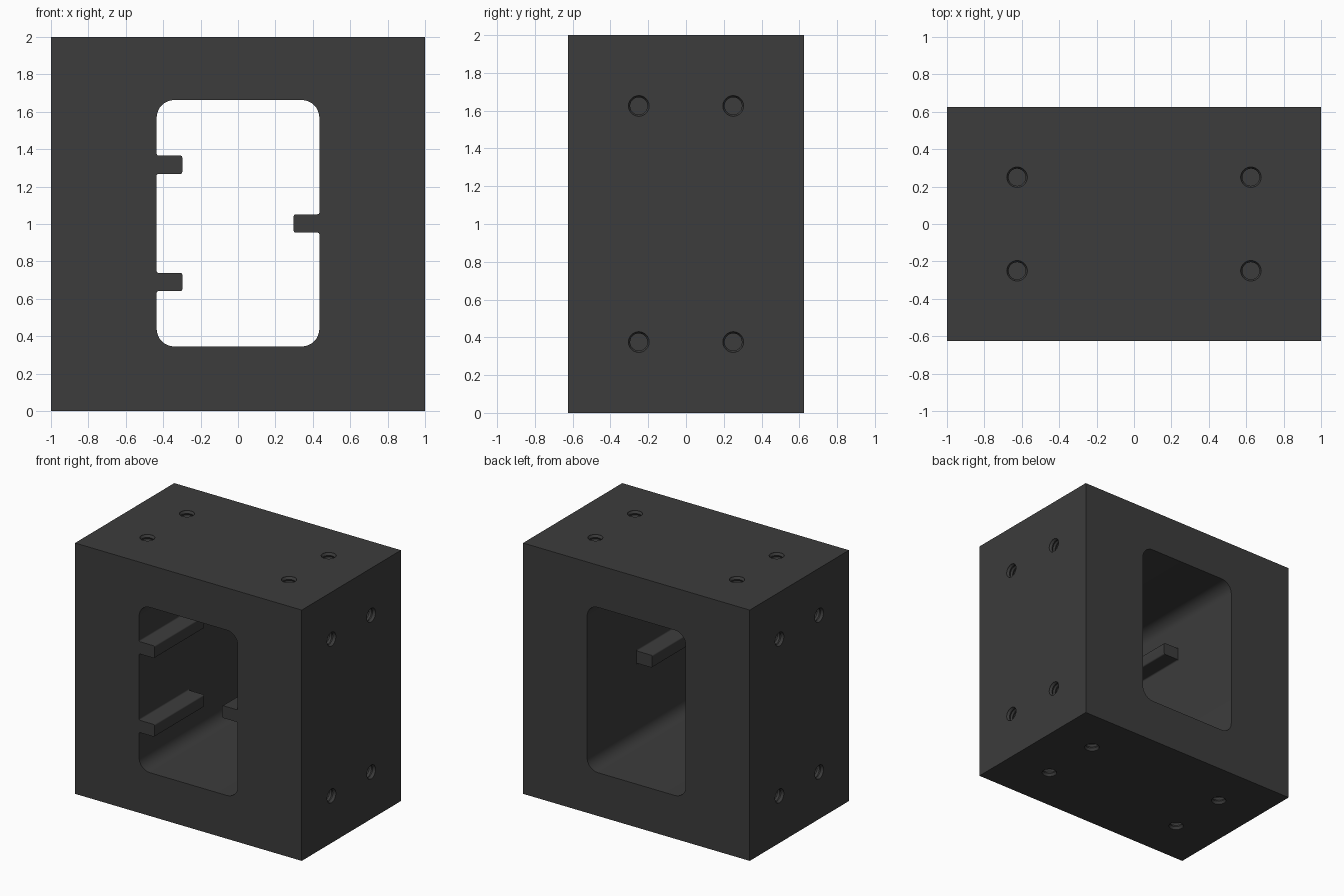
import bpy, bmesh
from math import pi, cos, sin
from mathutils import Matrix, Vector

if "Cube" in bpy.data.objects:
    bpy.data.objects.remove(bpy.data.objects["Cube"])

HX, HY, H = 1.0, 0.625, 2.0

mat = bpy.data.materials.new("dark_grey")
mat.diffuse_color = (0.045, 0.045, 0.045, 1)
mat.use_nodes = True
mat.node_tree.nodes["Principled BSDF"].inputs["Base Color"].default_value = mat.diffuse_color


def arc(cx, cz, r, a0, a1, n):
    return [(cx + r * cos(a0 + (a1 - a0) * i / n), cz + r * sin(a0 + (a1 - a0) * i / n))
            for i in range(n + 1)]


def prism(bm, pts, y0, y1):
    """Extrude an x-z outline along y."""
    f = bm.faces.new([bm.verts.new((x, y0, z)) for x, z in pts])
    ext = bmesh.ops.extrude_face_region(bm, geom=[f])
    bmesh.ops.translate(bm, vec=(0, y1 - y0, 0),
                        verts=[v for v in ext["geom"] if isinstance(v, bmesh.types.BMVert)])


def hole(bm, pos, direction, depth=0.25, turns=8, segs=24):
    """Threaded blind hole: ridged shaft, starting just outside the surface."""
    profile = [(0.055, -0.02), (0.055, 0.005)]
    step = (depth - 0.005) / turns
    for i in range(turns):
        z = 0.005 + i * step
        profile += [(0.046, z + step * 0.5), (0.054, z + step)]
    rot = Vector((0, 0, 1)).rotation_difference(Vector(direction)).to_matrix().to_4x4()
    m = Matrix.Translation(pos) @ rot
    rings = [[bm.verts.new(m @ Vector((r * cos(2 * pi * k / segs), r * sin(2 * pi * k / segs), z)))
              for k in range(segs)] for r, z in profile]
    for a, b in zip(rings, rings[1:]):
        for k in range(segs):
            j = (k + 1) % segs
            bm.faces.new((a[k], a[j], b[j], b[k]))
    bm.faces.new(rings[0])
    bm.faces.new(rings[-1])


def finish(bm, name):
    bmesh.ops.recalc_face_normals(bm, faces=bm.faces)
    me = bpy.data.meshes.new(name)
    bm.to_mesh(me)
    bm.free()
    me.materials.append(mat)
    ob = bpy.data.objects.new(name, me)
    bpy.context.collection.objects.link(ob)
    return ob


def smooth(ob):
    bpy.ops.object.select_all(action='DESELECT')
    ob.select_set(True)
    bpy.context.view_layer.objects.active = ob
    bpy.ops.object.shade_smooth_by_angle(angle=0.5)


# Solid block
bm = bmesh.new()
prism(bm, [(-HX, 0), (HX, 0), (HX, H), (-HX, H)], -HY, HY)
block = finish(bm, "block")

# Cutter: rounded window through the block plus the screw holes
WX, Z0, Z1, R = 0.435, 0.345, 1.663, 0.095
bm = bmesh.new()
outline = []
for i, (cx, cz) in enumerate([(WX - R, Z1 - R), (-WX + R, Z1 - R),
                              (-WX + R, Z0 + R), (WX - R, Z0 + R)]):
    outline += arc(cx, cz, R, i * pi / 2, (i + 1) * pi / 2, 8)
prism(bm, outline, -HY - 0.1, HY + 0.1)
for y in (-0.25, 0.25):
    for s in (-1, 1):
        hole(bm, (s * 0.625, y, H), (0, 0, -1))
        hole(bm, (s * 0.625, y, 0), (0, 0, 1))
        for z in (0.375, 1.625):
            hole(bm, (s * HX, y, z), (-s, 0, 0))
cutter = finish(bm, "window_and_hole_cutter")
cutter.hide_render = True

mod = block.modifiers.new("cut", 'BOOLEAN')
mod.operation = 'DIFFERENCE'
mod.solver = 'EXACT'
mod.object = cutter
bpy.context.view_layer.objects.active = block
bpy.ops.object.modifier_apply(modifier=mod.name)
bpy.data.objects.remove(cutter, do_unlink=True)
smooth(block)

# Guide ribs: front half of the window, filleted at root and tip
L, T, F = 0.137, 0.049, 0.01
half = arc(F, T + F, F, pi, 1.5 * pi, 4) + arc(L - F, T - F, F, pi / 2, 0, 4)
rib_profile = half + [(x, -z) for x, z in reversed(half)]
for name, side, z in (("left_rib_upper", -1, 1.317), ("left_rib_lower", -1, 0.69),
                      ("right_rib", 1, 1.003)):
    bm = bmesh.new()
    prism(bm, [(side * (WX - x), z + dz) for x, dz in rib_profile], -HY, 0)
    smooth(finish(bm, name))
